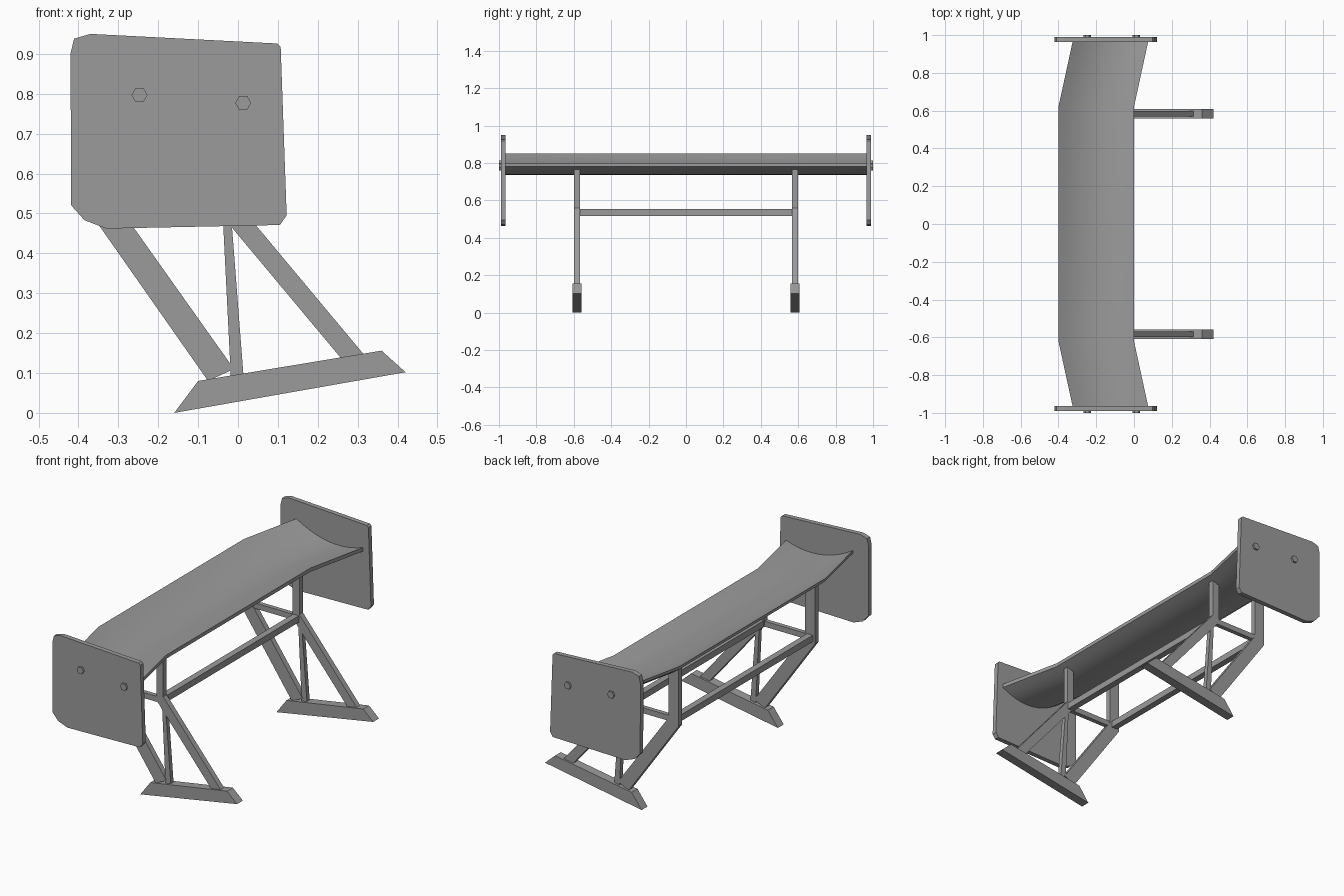
import bpy, bmesh, math

cube = bpy.data.objects.get("Cube")
if cube:
    bpy.data.objects.remove(cube, do_unlink=True)

GREY = (0.33, 0.33, 0.33, 1)
grey = bpy.data.materials.new("plain grey")
grey.use_nodes = True
grey.diffuse_color = GREY
grey.node_tree.nodes["Principled BSDF"].inputs["Base Color"].default_value = GREY


def loft(name, outline, stations):
    """Sweep an XZ outline through (y, x shift) stations and cap both ends."""
    bm = bmesh.new()
    rings = [[bm.verts.new((x + dx, y, z)) for x, z in outline] for y, dx in stations]
    n = len(outline)
    for a, b in zip(rings, rings[1:]):
        for i in range(n):
            j = (i + 1) % n
            bm.faces.new((a[i], a[j], b[j], b[i]))
    bm.faces.new(rings[0])
    bm.faces.new(rings[-1])
    bmesh.ops.recalc_face_normals(bm, faces=bm.faces)
    mesh = bpy.data.meshes.new(name)
    bm.to_mesh(mesh)
    bm.free()
    mesh.materials.append(grey)
    obj = bpy.data.objects.new(name, mesh)
    bpy.context.collection.objects.link(obj)
    return obj


def plate(name, outline, y, thickness):
    return loft(name, outline, [(y - thickness / 2, 0), (y + thickness / 2, 0)])


def box(x, z, w, h):
    return [(x - w / 2, z - h / 2), (x + w / 2, z - h / 2),
            (x + w / 2, z + h / 2), (x - w / 2, z + h / 2)]


# Cambered wing with swept tips
STEPS = 10
upper, lower = [], []
for i in range(STEPS + 1):
    t = i / STEPS
    x = -0.4 + 0.4 * t
    z = 0.85 - 0.245 * t + 0.195 * t * t
    thick = 0.015 + 0.005 * t + 0.08 * t * (1 - t)
    upper.append((x, z))
    lower.append((x, z - thick))
wing = loft("wing", upper + lower[::-1],
            [(-0.965, 0.075), (-0.62, 0), (0.62, 0), (0.965, 0.075)])
bpy.ops.object.select_all(action="DESELECT")
wing.select_set(True)
bpy.context.view_layer.objects.active = wing
bpy.ops.object.shade_smooth_by_angle(angle=math.radians(12))

# Outlines of the end plate and the support frame
END_PLATE = [(-0.42, 0.9), (-0.411, 0.938), (-0.37, 0.95), (0.098, 0.926),
             (0.107, 0.917), (0.122, 0.495), (0.105, 0.471), (-0.33, 0.462),
             (-0.385, 0.483), (-0.418, 0.52)]
FOOT = [(-0.16, 0), (0.42, 0.102), (0.36, 0.156), (-0.1, 0.08)]
FRONT_LEG = [(-0.375, 0.828), (-0.375, 0.508), (-0.075, 0.08), (-0.01, 0.11),
             (-0.315, 0.54), (-0.315, 0.79)]
REAR_LEG = [(-0.07, 0.765), (-0.07, 0.53), (0.26, 0.135), (0.325, 0.135),
            (-0.03, 0.56), (-0.03, 0.775)]
BRACE = [(-0.04, 0.53), (-0.02, 0.53), (0.014, 0.09), (-0.018, 0.09)]

for side, s in (("near", -1), ("far", 1)):
    plate(side + "_end_plate", END_PLATE, s * 0.977, 0.026)
    # Hexagonal bolt heads
    for label, bx, bz in (("front", -0.247, 0.797), ("rear", 0.013, 0.777)):
        hexagon = [(bx + 0.02 * math.cos(k * math.pi / 3),
                    bz + 0.02 * math.sin(k * math.pi / 3)) for k in range(6)]
        plate(f"{side}_{label}_bolt", hexagon, s * 0.993, 0.014)
    # Support frame
    y = s * 0.583
    plate(side + "_foot", FOOT, y, 0.05)
    plate(side + "_front_leg", FRONT_LEG, y, 0.03)
    plate(side + "_rear_leg", REAR_LEG, y, 0.03)
    plate(side + "_brace", BRACE, y, 0.024)
    plate(side + "_tie", box(-0.195, 0.535, 0.27, 0.03), y, 0.024)

# Cross bars joining the two frames
plate("front_cross_bar", box(-0.345, 0.535, 0.035, 0.035), 0, 1.15)
plate("rear_cross_bar", box(-0.05, 0.535, 0.035, 0.035), 0, 1.15)
